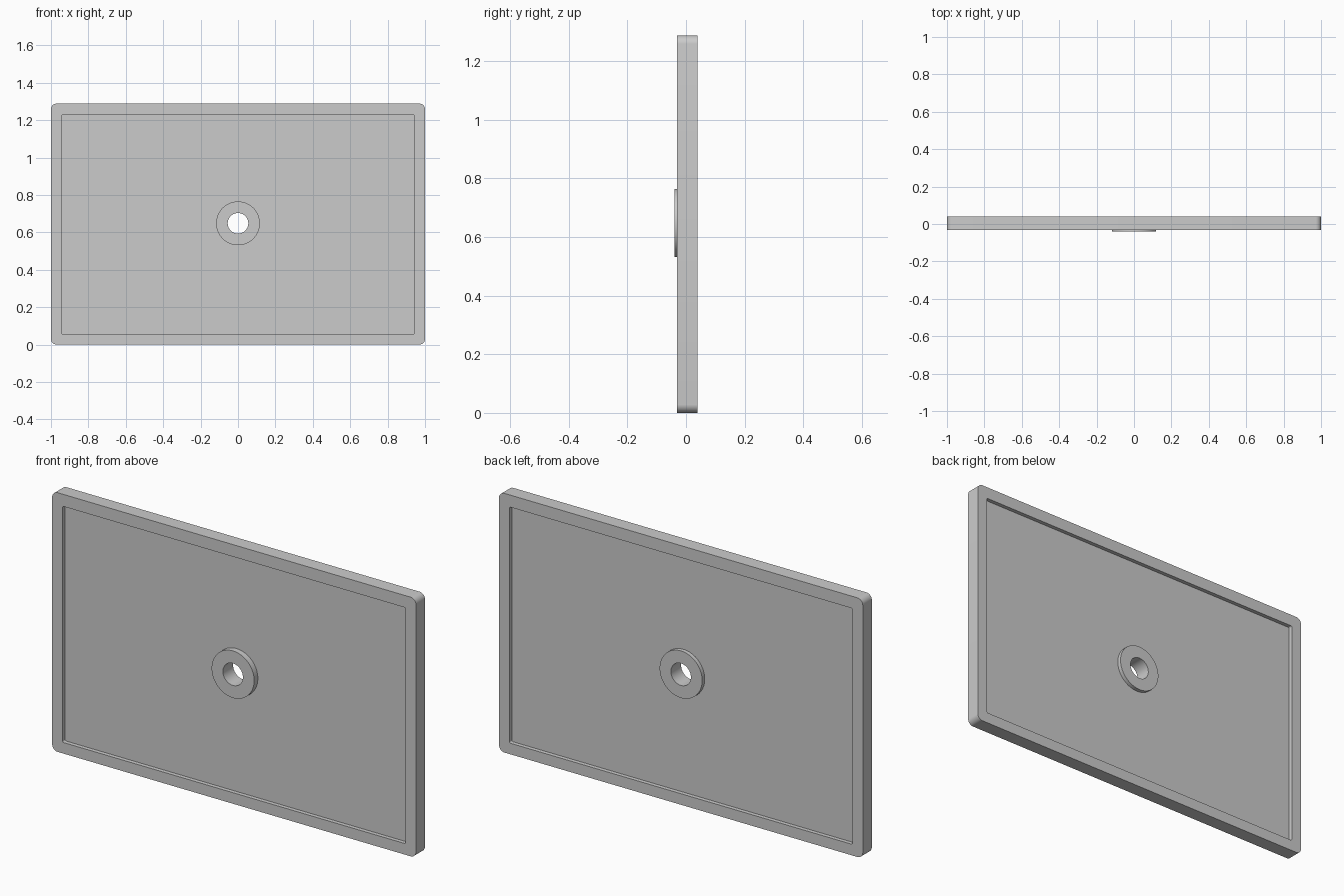
import bpy, bmesh, math

if "Cube" in bpy.data.objects:
    bpy.data.objects.remove(bpy.data.objects["Cube"])

CZ = 0.648          # height of the hub centre
SEG = 12            # points per quarter turn


def loop(x0, x1, z0, z1, r, y):
    """Rounded rectangle in the XZ plane (a circle when r fills the box)."""
    pts = []
    for q, (cx, cz) in enumerate([(x1 - r, z1 - r), (x0 + r, z1 - r),
                                  (x0 + r, z0 + r), (x1 - r, z0 + r)]):
        for i in range(SEG):
            a = math.pi / 2 * (q + (i + 0.5) / SEG)
            pts.append((cx + r * math.cos(a), y, cz + r * math.sin(a)))
    return pts


def circle(r, y):
    return loop(-r, r, CZ - r, CZ + r, r, y)


def outer(y):
    return loop(-1, 1, 0, 1.288, 0.03, y)


def inner(y):
    return loop(-0.943, 0.943, 0.055, 1.228, 0.007, y)


def closed_solid(name, loops):
    """Bridge successive loops into a closed ring-shaped solid."""
    bm = bmesh.new()
    rows = [[bm.verts.new(p) for p in lp] for lp in loops]
    n = len(rows[0])
    for k, a in enumerate(rows):
        b = rows[(k + 1) % len(rows)]
        for i in range(n):
            j = (i + 1) % n
            bm.faces.new((a[i], a[j], b[j], b[i]))
    bmesh.ops.recalc_face_normals(bm, faces=bm.faces[:])
    me = bpy.data.meshes.new(name)
    bm.to_mesh(me)
    bm.free()
    ob = bpy.data.objects.new(name, me)
    bpy.context.collection.objects.link(ob)
    bpy.ops.object.select_all(action='DESELECT')
    ob.select_set(True)
    bpy.context.view_layer.objects.active = ob
    bpy.ops.object.shade_smooth_by_angle(angle=math.radians(30))
    return ob


FRONT, BACK = -0.031, 0.04      # rim faces
FLOOR_F, FLOOR_B = -0.011, 0.02  # recessed panel faces

# Framed panel, recessed on both sides, opening hidden inside the hub
closed_solid("framed_panel", [
    outer(FRONT), inner(FRONT), inner(FLOOR_F), circle(0.09, FLOOR_F),
    circle(0.09, FLOOR_B), inner(FLOOR_B), inner(BACK), outer(BACK)])

# Hub ring with through hole, proud of the rim at the front
closed_solid("hub_ring", [
    circle(0.117, -0.04), circle(0.055, -0.04),
    circle(0.055, BACK), circle(0.117, BACK)])
